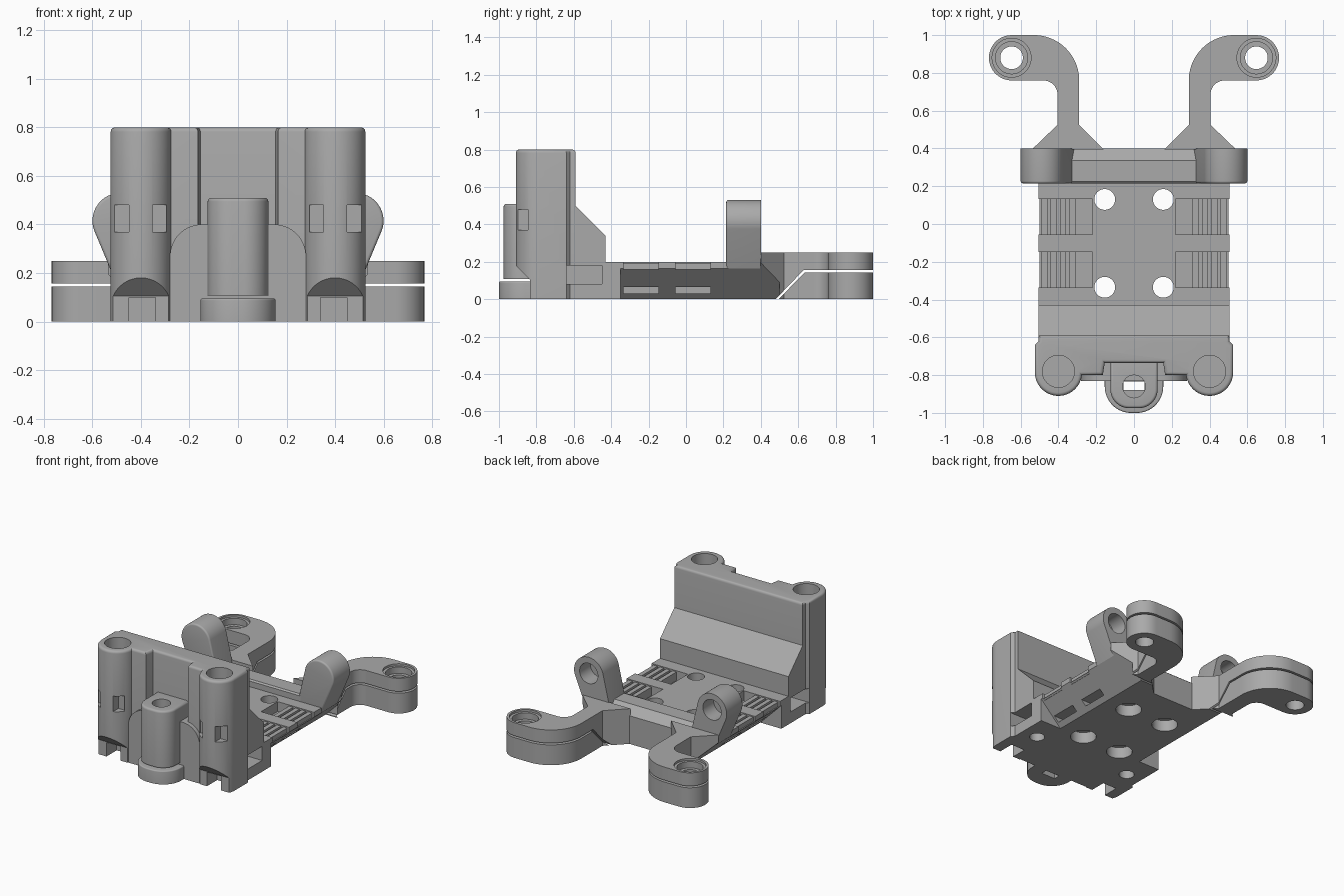
import bpy, bmesh, math
from mathutils import Vector

if "Cube" in bpy.data.objects:
    bpy.data.objects.remove(bpy.data.objects["Cube"], do_unlink=True)

grey = bpy.data.materials.new("plain grey")
grey.use_nodes = True
COLOR = (0.4, 0.4, 0.4, 1)
grey.diffuse_color = COLOR
grey.node_tree.nodes["Principled BSDF"].inputs["Base Color"].default_value = COLOR


def arc(cx, cy, r, a0, a1, n=20):
    """Points along an arc, angles in degrees."""
    angles = [math.radians(a0 + (a1 - a0) * i / n) for i in range(n + 1)]
    return [(cx + r * math.cos(a), cy + r * math.sin(a)) for a in angles]


def prism(name, outline, axis, lo, hi, round_top=0.0):
    """Extrude a 2D outline along an axis; optionally round the far rim."""
    place = {"x": lambda p, t: (t, *p),
             "y": lambda p, t: (p[0], t, p[1]),
             "z": lambda p, t: (*p, t)}[axis]
    bm = bmesh.new()
    low = [bm.verts.new(place(p, lo)) for p in outline]
    high = [bm.verts.new(place(p, hi)) for p in outline]
    n = len(outline)
    bm.faces.new(low)
    cap = bm.faces.new(high)
    for i in range(n):
        j = (i + 1) % n
        bm.faces.new((low[i], low[j], high[j], high[i]))
    bmesh.ops.recalc_face_normals(bm, faces=bm.faces)
    if round_top:
        bmesh.ops.bevel(bm, geom=list(cap.edges), offset=round_top, segments=4,
                        profile=0.5, affect="EDGES")
    return finish(name, bm)


def finish(name, bm):
    mesh = bpy.data.meshes.new(name)
    bm.to_mesh(mesh)
    bm.free()
    mesh.materials.append(grey)
    obj = bpy.data.objects.new(name, mesh)
    bpy.context.collection.objects.link(obj)
    return obj


def box(name, x, y, z):
    return prism(name, [(x[0], y[0]), (x[1], y[0]), (x[1], y[1]), (x[0], y[1])],
                 "z", *z)


def rod(x, y, r, lo, hi, axis="z"):
    return prism("cutter", arc(x, y, r, 0, 352.5, 47), axis, lo, hi)


def cut(parts, cutters):
    """Subtract every cutter from every part, then discard the cutters."""
    for part in parts:
        for c in cutters:
            mod = part.modifiers.new("cut", "BOOLEAN")
            mod.operation, mod.solver, mod.object = "DIFFERENCE", "EXACT", c
        graph = bpy.context.evaluated_depsgraph_get()
        mesh = bpy.data.meshes.new_from_object(part.evaluated_get(graph))
        part.modifiers.clear()
        part.data = mesh
    for c in cutters:
        bpy.data.objects.remove(c, do_unlink=True)


def span(s, a, b):
    return sorted((s * a, s * b))


def flip(points, s):
    return [(s * x, y) for x, y in points]


SIDES = (-1, 1)

# Base plate with sloping flanks, and the sill in front of it
half = [(0.34, 0), (0.505, 0.165), (0.505, 0.2)]
plate = prism("base_plate", half + flip(half[::-1], -1), "y", -0.35, 0.4)
sill = box("front_sill", (-0.505, 0.505), (-0.62, -0.35), (0, 0.2))

# Mounting holes, strap pockets and flank slots
holes, pockets = [], []
for s in SIDES:
    for y in (0.13, -0.335):
        holes += [rod(s * 0.155, y, 0.055, -0.1, 0.3),
                  rod(s * 0.155, y, 0.085, -0.1, 0.08)]
    for y in (-0.335, -0.055):
        rows = (y, y + 0.187)
        pockets += [box("cutter", span(s, 0.22, 0.31), rows, (0.13, 0.3)),
                    box("cutter", span(s, 0.3, 0.6), rows, (0.16, 0.3)),
                    box("cutter", span(s, 0.3, 0.5), rows, (0.03, 0.065))]
        for x in (0.325, 0.375, 0.425, 0.475):
            box("strap_rib", span(s, x - 0.016, x + 0.016), rows, (0.15, 0.192))
cut([plate, sill], holes)
cut([plate], pockets)

# Front wall with two columns, and the ramp behind it
half = ([(0.155, -0.735), (0.165, -0.8)] + arc(0.4, -0.785, 0.125, 187, 360, 28)
        + [(0.525, -0.64), (0.505, -0.62), (0.505, -0.59)])
wall = prism("front_wall", half + flip(half[::-1], -1), "z", 0, 0.8, 0.018)
ramp = prism("wall_ramp", [(-0.62, 0.18), (-0.43, 0.18), (-0.43, 0.34),
                           (-0.59, 0.5), (-0.62, 0.5)], "x", -0.505, 0.505)
half = [(0.28, 0)] + arc(0.15, 0.27, 0.13, 0, 90)
prism("wall_apron", half + flip(half[::-1], -1), "y", -0.83, -0.7)

wall_cuts = [prism("cutter", [(-1.1, -0.1), (-0.835, -0.1), (-0.835, 0.105),
                              (-0.915, 0.185), (-1.1, 0.37)], "x", -0.7, 0.7)]
side_cuts = []
for s in SIDES:
    wall_cuts += [rod(s * 0.4, -0.78, 0.085, 0.5, 1),
                  box("cutter", span(s, 0.34, 0.45), (-0.95, -0.72), (-0.1, 0.1)),
                  box("cutter", span(s, 0.45, 0.51), (-1, -0.84), (0.37, 0.48)),
                  box("cutter", span(s, 0.295, 0.352), (-1, -0.84), (0.37, 0.48))]
    side_cuts += [box("cutter", span(s, 0.3, 0.7), (-0.64, -0.45), (0.08, 0.18)),
                  rod(s * 0.385, -0.535, 0.05, -0.1, 0.1)]
cut([wall], wall_cuts)
cut([wall, sill], side_cuts)

# Small centre tower on a rounded foot
tower = prism("centre_tower", [(0.125, -0.72)] + arc(0.025, -0.875, 0.1, 0, -90)
              + arc(-0.025, -0.875, 0.1, -90, -180) + [(-0.125, -0.72)],
              "z", 0.108, 0.51, 0.015)
cut([tower], [rod(0, -0.86, 0.06, 0, 1)])
foot = prism("tower_foot", [(0.155, -0.72)] + arc(0.015, -0.86, 0.14, 0, -90)
             + arc(-0.015, -0.86, 0.14, -90, -180) + [(-0.155, -0.72)],
             "z", 0, 0.095, 0.008)
cut([foot], [box("cutter", (-0.055, 0.055), (-0.88, -0.835), (-0.1, 0.2))])

# Back bar between the lugs
prism("back_bar", [(0.215, 0.15), (0.4, 0.15), (0.4, 0.2), (0.335, 0.25),
                   (0.225, 0.25), (0.215, 0.24)], "x", -0.34, 0.34)

for s in SIDES:
    side = "left" if s > 0 else "right"
    # Outward leaning lug with a blind socket
    lug = prism(side + "_lug", flip([(0.31, 0.17), (0.505, 0.165)]
                + arc(0.485, 0.415, 0.115, -20, 165, 32), s), "y", 0.4, 0.215, 0.012)
    cut([lug], [rod(s * 0.485, 0.415, 0.072, 0.28, 0.5, "y")])

    # Curved arm, split by a thin slit into upper arm and lower clamp
    outline = ([(0.16, 0.395), (0.165, 0.4), (0.29, 0.525)]
               + arc(0.53, 0.76, 0.24, 180, 90) + arc(0.648, 0.88, 0.12, 90, -90)
               + arc(0.48, 0.685, 0.075, 90, 180)
               + [(0.405, 0.525), (0.535, 0.4), (0.535, 0.395)])
    arm = prism(side + "_arm", flip(outline, s), "z", 0, 0.25)
    slit = prism("cutter", [(0.46, -0.02), (0.475, -0.02), (0.636, 0.144),
                            (1.1, 0.144), (1.1, 0.157), (0.63, 0.157)], "x", -1, 1)
    flank = prism("cutter", flip([(0.24, -0.1), (0.7, -0.1), (0.7, 0.36)], s),
                  "y", 0.3, 0.5)
    cut([arm], [slit, flank, rod(s * 0.648, 0.88, 0.06, -0.1, 0.4),
                rod(s * 0.648, 0.88, 0.085, 0.19, 0.4),
                rod(s * 0.648, 0.88, 0.103, 0.235, 0.4)])

# Smooth the curved walls, keep edges crisp
bpy.ops.object.select_all(action="DESELECT")
for obj in bpy.context.collection.objects:
    if obj.type == "MESH" and grey.name in obj.data.materials:
        obj.select_set(True)
        bpy.context.view_layer.objects.active = obj
bpy.ops.object.shade_smooth_by_angle(angle=math.radians(30))
